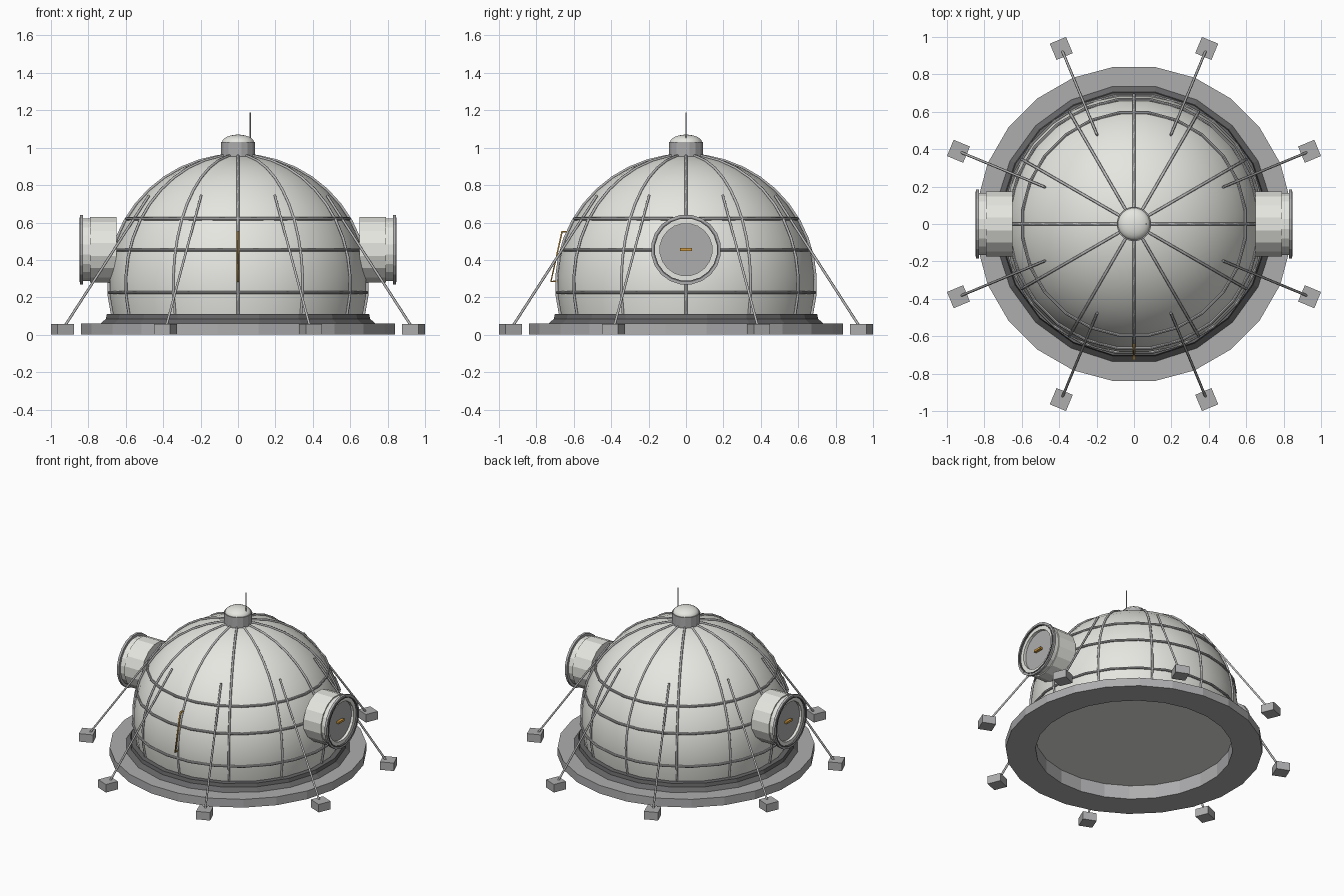
import bpy
import bmesh
import math
from mathutils import Matrix, Vector

if "Cube" in bpy.data.objects:
    bpy.data.objects.remove(bpy.data.objects["Cube"])

DOME_R, DOME_Z, FLOOR_Z = 0.69, 0.27, 0.1
HATCH_Z = 0.455


def material(name, rgb):
    m = bpy.data.materials.new(name)
    m.use_nodes = True
    m.diffuse_color = (*rgb, 1)
    m.node_tree.nodes["Principled BSDF"].inputs["Base Color"].default_value = (*rgb, 1)
    return m


SHELL = material("pale shell", (0.79, 0.79, 0.75))
GREY = material("mid grey", (0.42, 0.42, 0.43))
STEEL = material("steel", (0.47, 0.47, 0.47))
DARK = material("dark steel", (0.13, 0.13, 0.135))
GOLD = material("gold", (0.64, 0.33, 0.05))


def add_mesh(name, bm, mat, smooth=False, matrix=None):
    bmesh.ops.recalc_face_normals(bm, faces=bm.faces)
    mesh = bpy.data.meshes.new(name)
    bm.to_mesh(mesh)
    bm.free()
    obj = bpy.data.objects.new(name, mesh)
    bpy.context.collection.objects.link(obj)
    mesh.materials.append(mat)
    if matrix:
        obj.matrix_world = matrix
    if smooth:
        bpy.ops.object.select_all(action="DESELECT")
        obj.select_set(True)
        bpy.context.view_layer.objects.active = obj
        bpy.ops.object.shade_smooth_by_angle(angle=math.radians(40))


def lathe(name, profile, segs, mat, closed=False, smooth=False, matrix=None):
    """Spin (radius, height) points about z, with a flat side on each axis."""
    bm = bmesh.new()
    start = Matrix.Rotation(math.pi / segs, 3, "Z")
    verts = [bm.verts.new(start @ Vector((r, 0, z))) for r, z in profile]
    pairs = list(zip(verts, verts[1:])) + ([(verts[-1], verts[0])] if closed else [])
    edges = [bm.edges.new(p) for p in pairs]
    bmesh.ops.spin(bm, geom=verts + edges, axis=(0, 0, 1), cent=(0, 0, 0),
                   steps=segs, angle=2 * math.pi)
    bmesh.ops.remove_doubles(bm, verts=bm.verts, dist=0.0001)
    add_mesh(name, bm, mat, smooth, matrix)


def washer(name, inner, outer, low, high, segs, mat, matrix=None):
    pts = [(inner, low), (outer, low), (outer, high), (inner, high)]
    lathe(name, pts, segs, mat, closed=True, matrix=matrix)


def disc(name, radius, low, high, segs, mat, matrix=None):
    pts = [(0, low), (radius, low), (radius, high), (0, high)]
    lathe(name, pts, segs, mat, matrix=matrix)


def box(name, size, mat, matrix):
    bm = bmesh.new()
    bmesh.ops.create_cube(bm, size=1, matrix=Matrix.Diagonal((*size, 1)))
    add_mesh(name, bm, mat, matrix=matrix)


def tube(name, points, radius, mat):
    curve = bpy.data.curves.new(name, "CURVE")
    curve.dimensions = "3D"
    curve.bevel_depth = radius
    curve.bevel_resolution = 1
    curve.use_fill_caps = True
    spline = curve.splines.new("POLY")
    spline.points.add(len(points) - 1)
    for p, co in zip(spline.points, points):
        p.co = (*co, 1)
    curve.materials.append(mat)
    obj = bpy.data.objects.new(name, curve)
    bpy.context.collection.objects.link(obj)


def polar(radius, angle, z):
    return Vector((radius * math.cos(angle), radius * math.sin(angle), z))


def dome_radius(z):
    return math.sqrt(DOME_R ** 2 - (z - DOME_Z) ** 2)


# Dome shell with a flat floor
low = math.asin((FLOOR_Z - DOME_Z) / DOME_R)
arc = [low + (math.pi / 2 - low) * i / 12 for i in range(13)]
meridian = [(DOME_R * math.cos(a), DOME_Z + DOME_R * math.sin(a)) for a in arc]
meridian[-1] = (0, DOME_Z + DOME_R)
lathe("dome_shell", [(0, FLOOR_Z)] + meridian, 32, SHELL, smooth=True)

# Foundation ring with an inner kerb, and sloping collar
lathe("foundation_ring", [(0.65, 0), (0.847, 0), (0.847, 0.06), (0.665, 0.06),
                          (0.665, 0.105), (0.65, 0.105)], 24, GREY, closed=True)
lathe("base_collar", [(0.675, 0.055), (0.744, 0.06), (0.715, 0.085),
                      (0.71, 0.11), (0.675, 0.11)], 20, DARK, closed=True)

# Vertical ribs, meeting under the roof vent
for i in range(12):
    a = math.tau * i / 12
    tube(f"dome_rib_{i + 1}", [polar(r * 1.005, a, z + 0.003) for r, z in meridian],
         0.0075, STEEL)

# Horizontal hoops
for i, z in enumerate((0.226, 0.453, 0.62)):
    r = dome_radius(z) + 0.005
    t = 0.0085
    section = [(r + t * math.cos(k * math.tau / 8), z + t * math.sin(k * math.tau / 8))
               for k in range(8)]
    lathe(f"dome_hoop_{i + 1}", section, 24, STEEL, closed=True, smooth=True)

# Roof vent and aerial
disc("vent_collar", 0.093, 0.93, 1.03, 16, GREY)
cap = [(0.087 * math.cos(k * math.pi / 12), 1.027 + 0.043 * math.sin(k * math.pi / 12))
       for k in range(6)] + [(0, 1.07)]
lathe("vent_cap", [(0, 1.027)] + cap, 20, SHELL, smooth=True)
tube("aerial", [(0.065, 0, 1.02), (0.065, 0, 1.187)], 0.004, STEEL)

# Airlocks on both sides, built along their own z axis and turned outward
for side, sign in (("left", 1), ("right", -1)):
    m = Matrix.Translation((0, 0, HATCH_Z)) @ Matrix.Rotation(sign * math.pi / 2, 4, "Y")
    disc(f"{side}_airlock_body", 0.178, 0.65, 0.79, 16, SHELL, m)
    washer(f"{side}_airlock_neck", 0.14, 0.169, 0.78, 0.834, 20, SHELL, m)
    washer(f"{side}_airlock_flange", 0.168, 0.188, 0.828, 0.844, 20, GREY, m)
    washer(f"{side}_airlock_seal", 0.167, 0.175, 0.832, 0.847, 20, DARK, m)
    disc(f"{side}_airlock_door", 0.142, 0.78, 0.815, 20, GREY, m)
    box(f"{side}_door_handle", (0.02, 0.064, 0.015), GOLD,
        Matrix.Translation((sign * 0.824, 0, HATCH_Z)))

# Guy struts and anchor blocks
for i in range(8):
    a = math.tau * (i + 0.5) / 8
    tube(f"guy_strut_{i + 1}", [polar(0.515, a, 0.745), polar(1.0, a, 0.05)], 0.007, STEEL)
    box(f"anchor_block_{i + 1}", (0.094, 0.094, 0.058), GREY,
        Matrix.Translation(polar(1.016, a, 0.029)) @ Matrix.Rotation(a, 4, "Z"))

# Front grab rail
tube("front_grab_rail", [(0, -0.63, 0.55), (0, -0.663, 0.55),
                         (0, -0.722, 0.285), (0, -0.68, 0.285)], 0.006, GOLD)
